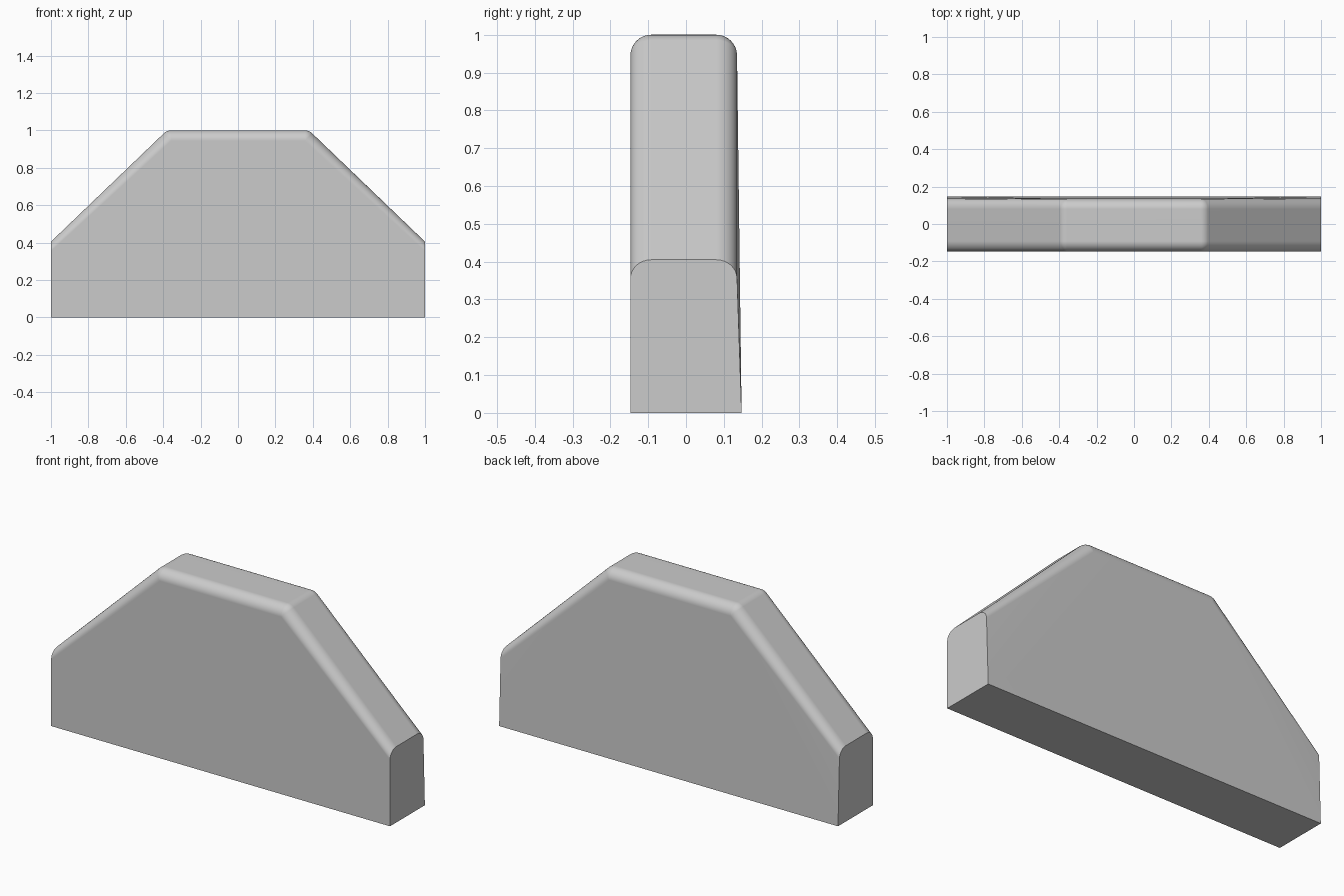
import bpy, bmesh
from math import sin, cos, pi, radians, atan2

if "Cube" in bpy.data.objects:
    bpy.data.objects.remove(bpy.data.objects["Cube"])

HALF, Y_FRONT, Y_BACK, Y_BASE = 1.0, -0.147, 0.135, 0.147
CX, CZ, R = 0.358, 0.945, 0.055      # top corner centre and rounding radius
END_Z, END_RISE = 0.355, 0.05        # shoulder height at the ends
STEPS, ARC = 8, 6
tilt = atan2(HALF - CX, CZ - END_Z)  # direction of the slope's normal
tilt = pi / 2 - tilt

bm = bmesh.new()


def ring(s, y):
    """Upper outline from right end to left end, swollen by s (0..1)."""
    right = [(HALF, END_Z + END_RISE * s)]
    for i in range(ARC + 1):
        a = pi / 2 - (pi / 2 - (pi / 2 - tilt)) * (1 - i / ARC)
        right.append((CX + R * s * cos(a), CZ + R * s * sin(a)))
    pts = right + [(-x, z) for x, z in reversed(right)]
    return [bm.verts.new((x, y, z)) for x, z in pts]


# Rounded rim: rings from the front face over to the back face
angles = [i / STEPS * pi / 2 for i in range(STEPS + 1)]
rings = [ring(sin(a), Y_FRONT + R * (1 - cos(a))) for a in angles]
rings += [ring(sin(a), Y_BACK - R * (1 - cos(a))) for a in reversed(angles)]
for r0, r1 in zip(rings, rings[1:]):
    for i in range(len(r0) - 1):
        bm.faces.new((r0[i], r0[i + 1], r1[i + 1], r1[i]))

# Base corners, end faces and bottom
fr, fl, br, bl = [bm.verts.new(p) for p in (
    (HALF, Y_FRONT, 0), (-HALF, Y_FRONT, 0), (HALF, Y_BASE, 0), (-HALF, Y_BASE, 0))]
bm.faces.new([fr] + [r[0] for r in rings] + [br])
bm.faces.new([fl] + [r[-1] for r in rings] + [bl])
bm.faces.new((fr, fl, bl, br))

# Flat front; back leans in slightly, folded from base corners to top corners
f, b = rings[0], rings[-1]
bm.faces.new([fr, f[0], f[1], f[-2], f[-1], fl])
bm.faces.new((br, b[0], b[1]))
bm.faces.new((br, b[1], b[-2], bl))
bm.faces.new((bl, b[-2], b[-1]))

bmesh.ops.remove_doubles(bm, verts=bm.verts, dist=1e-5)
bmesh.ops.recalc_face_normals(bm, faces=bm.faces)
mesh = bpy.data.meshes.new("rounded_panel")
bm.to_mesh(mesh)
bm.free()

panel = bpy.data.objects.new("rounded_panel", mesh)
bpy.context.collection.objects.link(panel)
bpy.context.view_layer.objects.active = panel
panel.select_set(True)
bpy.ops.object.shade_smooth_by_angle(angle=radians(30))
weighted = panel.modifiers.new("even_shading", 'WEIGHTED_NORMAL')
weighted.keep_sharp = True
